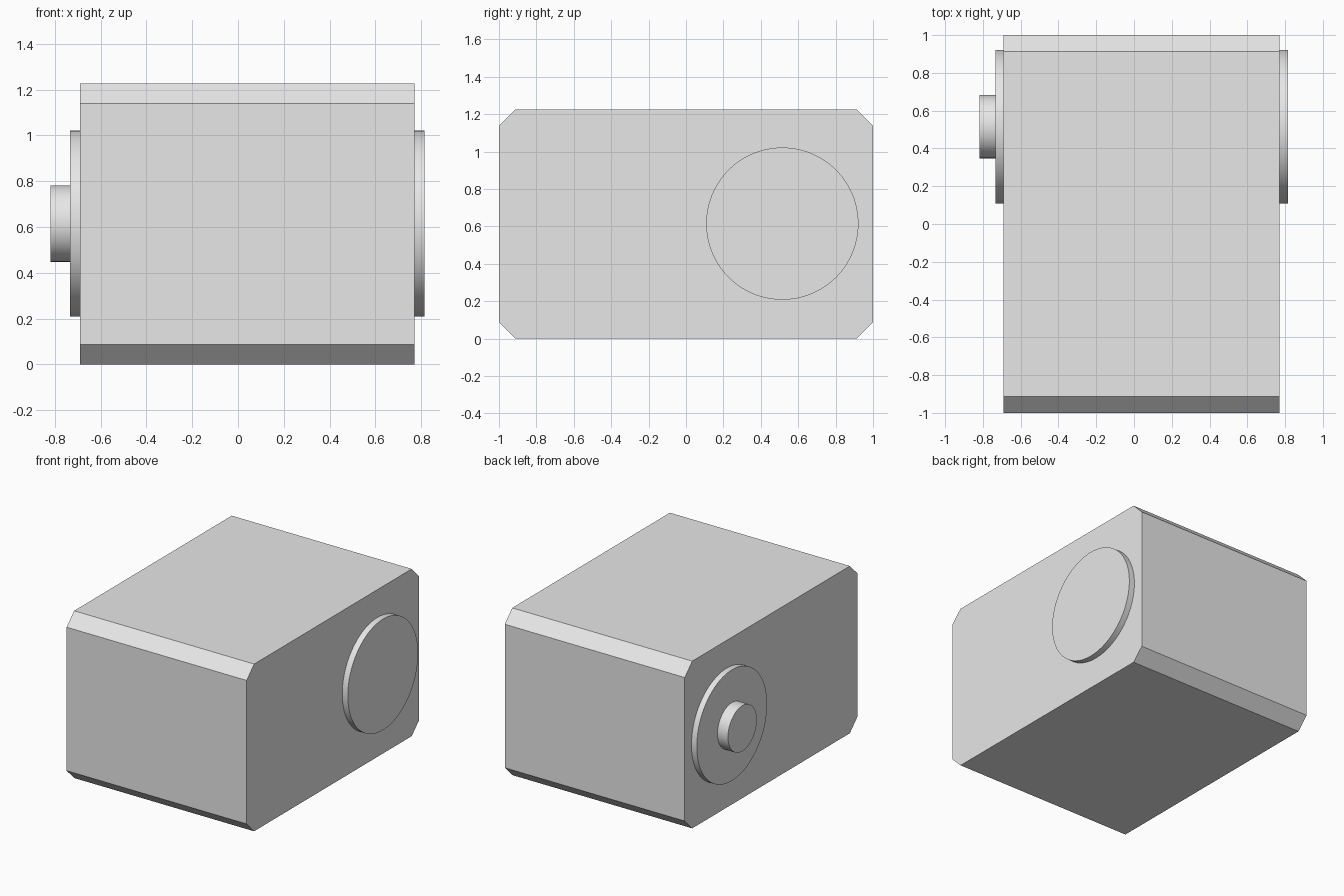
import bpy
import bmesh
from math import pi, radians
from mathutils import Matrix

cube = bpy.data.objects.get("Cube")
if cube:
    bpy.data.objects.remove(cube, do_unlink=True)

grey = bpy.data.materials.new("light grey")
grey.use_nodes = True
colour = (0.8, 0.8, 0.8, 1)
grey.diffuse_color = colour
grey.node_tree.nodes["Principled BSDF"].inputs["Base Color"].default_value = colour

AXIS_Y, AXIS_Z = 0.515, 0.615


def add_object(name, bm):
    bmesh.ops.recalc_face_normals(bm, faces=bm.faces[:])
    mesh = bpy.data.meshes.new(name)
    bm.to_mesh(mesh)
    bm.free()
    mesh.materials.append(grey)
    obj = bpy.data.objects.new(name, mesh)
    bpy.context.collection.objects.link(obj)
    return obj


def add_disc(name, x0, x1, radius):
    """Solid cylinder along x on the shared shaft axis."""
    bm = bmesh.new()
    place = Matrix.Translation(((x0 + x1) / 2, AXIS_Y, AXIS_Z)) @ Matrix.Rotation(pi / 2, 4, "Y")
    bmesh.ops.create_cone(bm, cap_ends=True, segments=96, radius1=radius,
                          radius2=radius, depth=x1 - x0, matrix=place)
    obj = add_object(name, bm)
    bpy.ops.object.select_all(action="DESELECT")
    obj.select_set(True)
    bpy.context.view_layer.objects.active = obj
    bpy.ops.object.shade_smooth_by_angle(angle=radians(30))


# Housing: block with its four long edges chamfered
left, right, height, cut = 0.77, -0.69, 1.226, 0.087
bm = bmesh.new()
block = Matrix.Translation(((left + right) / 2, 0, height / 2)) @ Matrix.Diagonal((left - right, 2, height, 1))
bmesh.ops.create_cube(bm, size=1, matrix=block)
long_edges = [e for e in bm.edges if abs(e.verts[0].co.x - e.verts[1].co.x) > 1]
bmesh.ops.bevel(bm, geom=long_edges, offset=cut, segments=1, affect="EDGES")
add_object("housing", bm)

# Round bearing covers on both sides and the output shaft on the right
add_disc("left_cover", left - 0.02, 0.815, 0.407)
add_disc("right_cover", -0.733, right + 0.02, 0.407)
add_disc("output_shaft", -0.818, -0.72, 0.167)
